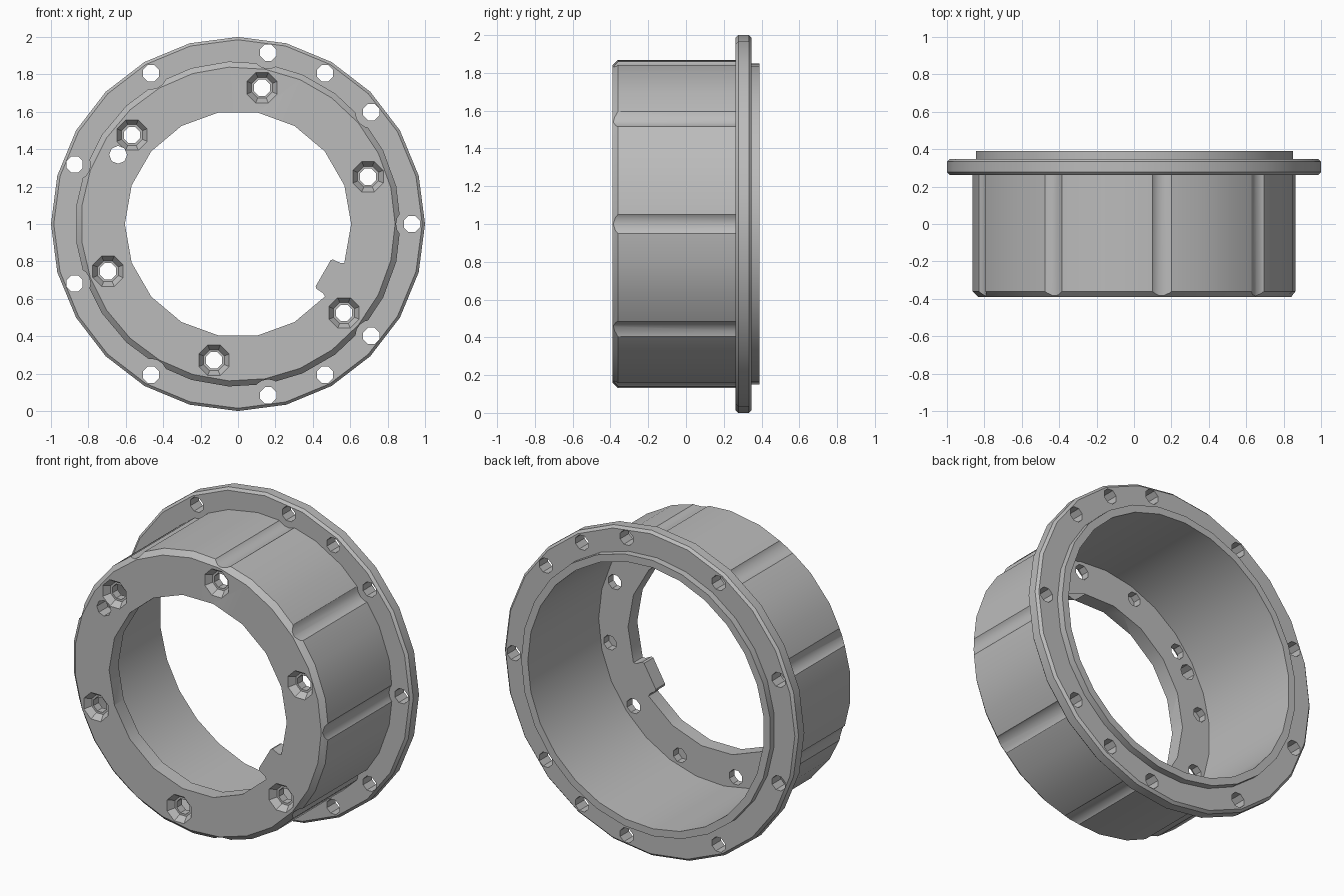
import bpy
import bmesh
from math import cos, sin, radians, pi
from mathutils import Matrix, Vector

cube = bpy.data.objects.get("Cube")
if cube:
    bpy.data.objects.remove(cube)

metal = bpy.data.materials.new("grey metal")
metal.use_nodes = True
GREY = (0.5, 0.5, 0.5, 1)
metal.diffuse_color = GREY
metal.node_tree.nodes["Principled BSDF"].inputs["Base Color"].default_value = GREY

AXIS = Vector((0, 0, 1))


def on_circle(radius, degrees):
    a = radians(degrees)
    return Vector((radius * cos(a), 0, 1 + radius * sin(a)))


def lathe(bm, profile, sides, centre=AXIS, closed=False, phase=0):
    """Revolve (radius, y) points about a y-parallel line through centre."""
    turn = Matrix.Rotation(radians(phase), 3, 'Y')
    verts = [bm.verts.new(centre + turn @ Vector((r, y, 0))) for r, y in profile]
    pairs = list(zip(verts, verts[1:]))
    if closed:
        pairs.append((verts[-1], verts[0]))
    edges = [bm.edges.new(p) for p in pairs]
    bmesh.ops.spin(bm, geom=verts + edges, cent=centre, axis=(0, 1, 0),
                   angle=2 * pi, steps=sides)
    bmesh.ops.remove_doubles(bm, verts=bm.verts, dist=0.0005)


def rod(bm, radius, y0, y1, sides, centre=AXIS, phase=0):
    lathe(bm, [(0, y0), (radius, y0), (radius, y1), (0, y1)], sides, centre, phase=phase)


def finish(bm, name):
    bmesh.ops.recalc_face_normals(bm, faces=bm.faces)
    mesh = bpy.data.meshes.new(name)
    bm.to_mesh(mesh)
    bm.free()
    mesh.materials.append(metal)
    obj = bpy.data.objects.new(name, mesh)
    bpy.context.collection.objects.link(obj)
    return obj


def select(obj):
    bpy.ops.object.select_all(action='DESELECT')
    obj.select_set(True)
    bpy.context.view_layer.objects.active = obj


def cut(obj, bm):
    cutter = finish(bm, "cutter")
    cutter.hide_render = True
    mod = obj.modifiers.new("cut", 'BOOLEAN')
    mod.operation = 'DIFFERENCE'
    mod.solver = 'EXACT'
    mod.use_self = True
    mod.object = cutter
    select(obj)
    bpy.ops.object.modifier_apply(modifier=mod.name)
    bpy.data.objects.remove(cutter)


def smooth(obj):
    select(obj)
    bpy.ops.object.shade_smooth_by_angle(angle=radians(25))


FRONT, PLATE_BACK = -0.39, -0.30

# Drum: tube with a front plate, chamfered front rim and a stepped rear lip
bm = bmesh.new()
lathe(bm, [(0.4, FRONT), (0.84, FRONT), (0.87, -0.36), (0.87, 0.3), (0.85, 0.3),
           (0.85, 0.39), (0.805, 0.39), (0.805, PLATE_BACK), (0.4, PLATE_BACK)],
      27, closed=True)
drum = finish(bm, "drum")

# Central bore
bm = bmesh.new()
rod(bm, 0.605, -0.5, -0.2, 18)
cut(drum, bm)

# Grooves along the outside of the drum, clearing the flange bolts
bm = bmesh.new()
for a in range(0, 360, 40):
    rod(bm, 0.085, -0.5, 0.27, 16, on_circle(0.93, a))
cut(drum, bm)

# Countersunk through holes, alternating with blind holes from the inside
bm = bmesh.new()
for a in range(20, 380, 60):
    lathe(bm, [(0, -0.41), (0.088, -0.41), (0.088, FRONT), (0.06, -0.35),
               (0.047, -0.35), (0.047, -0.2), (0, -0.2)], 8, on_circle(0.74, a), phase=22.5)
    rod(bm, 0.045, -0.35, -0.2, 8, on_circle(0.74, a + 30), phase=22.5)
cut(drum, bm)

# Extra locating hole
bm = bmesh.new()
rod(bm, 0.048, -0.5, -0.2, 8, on_circle(0.74, 150))
cut(drum, bm)
smooth(drum)

# Key tab projecting into the bore
bm = bmesh.new()
outline = [(0.526, -0.08), (0.535, -0.09), (0.58, -0.093), (0.63, -0.125),
           (0.63, 0.125), (0.58, 0.093), (0.535, 0.09), (0.526, 0.08)]
out, side = Vector((cos(radians(-30)), 0, sin(radians(-30)))), Vector((0.5, 0, cos(radians(30))))
face = bm.faces.new([bm.verts.new(AXIS + out * r + side * t + Vector((0, FRONT, 0)))
                     for r, t in outline])
moved = bmesh.ops.extrude_face_region(bm, geom=[face])["geom"]
bmesh.ops.translate(bm, vec=(0, PLATE_BACK - FRONT, 0),
                    verts=[v for v in moved if isinstance(v, bmesh.types.BMVert)])
finish(bm, "key_tab")

# Mounting flange with bolt holes
bm = bmesh.new()
lathe(bm, [(0.83, 0.262), (0.985, 0.262), (1, 0.277), (1, 0.333),
           (0.985, 0.348), (0.83, 0.348)], 24, closed=True)
flange = finish(bm, "flange")
bm = bmesh.new()
for a in list(range(0, 360, 40)) + [60, 300]:
    rod(bm, 0.047, 0.2, 0.4, 8, on_circle(0.93, a), phase=22.5)
cut(flange, bm)
smooth(flange)
